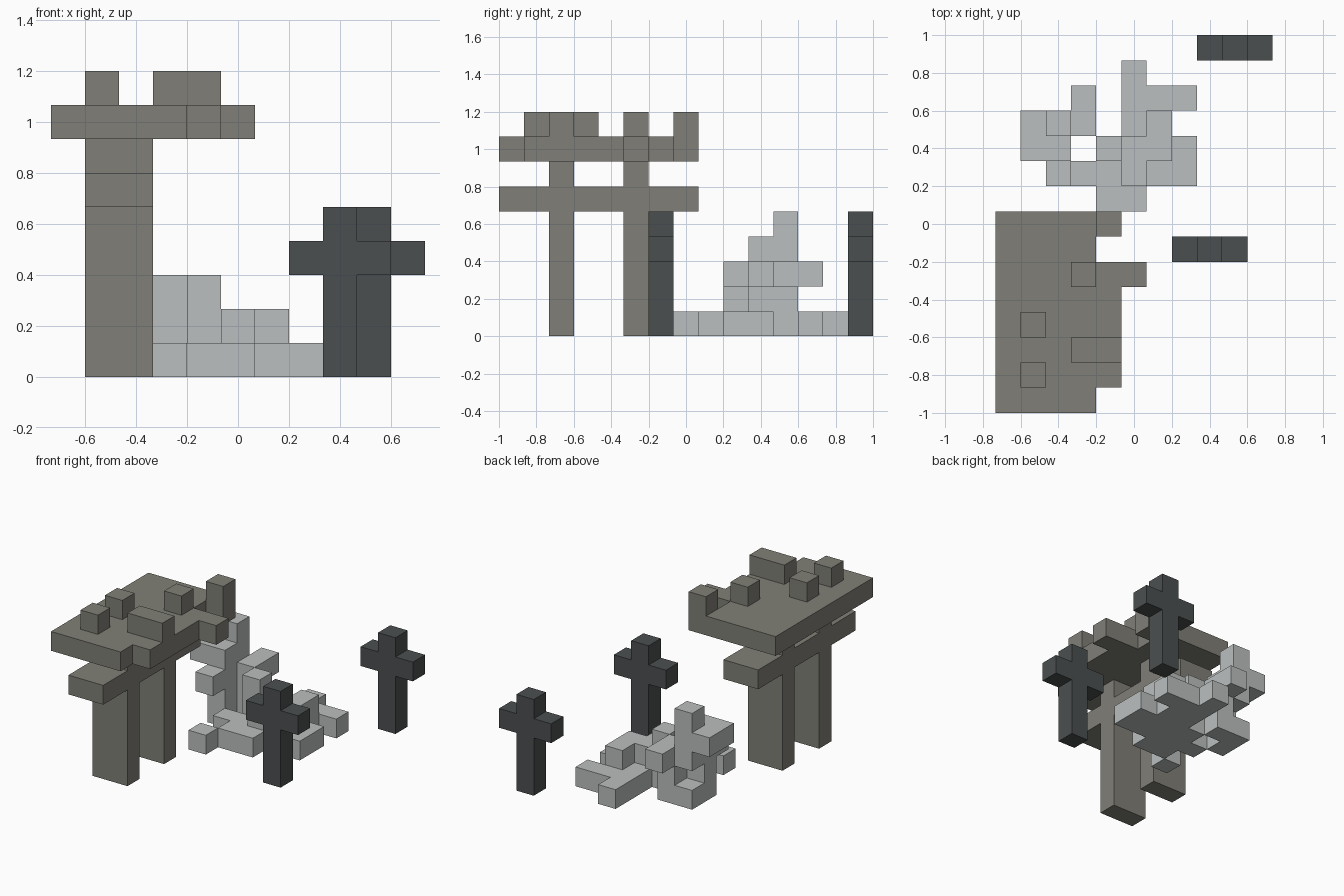
import bpy
import bmesh
from itertools import product
from mathutils import Vector

UNIT = 2 / 15                      # edge of one block
ORIGIN = Vector((-5.5, -7.5, 0))   # grid corner, in blocks

cube = bpy.data.objects.get("Cube")
if cube:
    bpy.data.objects.remove(cube, do_unlink=True)


def make_material(name, rgb):
    mat = bpy.data.materials.new(name)
    mat.use_nodes = True
    mat.diffuse_color = (*rgb, 1)
    mat.node_tree.nodes["Principled BSDF"].inputs["Base Color"].default_value = (*rgb, 1)
    return mat


def block_part(name, mat, *boxes):
    """Fuse boxes (x, y, z, width, depth, height in blocks) into one outer shell."""
    cells = set()
    for x, y, z, w, d, h in boxes:
        cells.update(product(range(x, x + w), range(y, y + d), range(z, z + h)))
    bm = bmesh.new()
    for cell in cells:
        centre = Vector(cell) + Vector((0.5, 0.5, 0.5))
        for axis, sign in product(range(3), (-1, 1)):
            normal = Vector((0, 0, 0))
            normal[axis] = sign
            if tuple(int(c + n) for c, n in zip(cell, normal)) in cells:
                continue
            u, v = Vector((0, 0, 0)), Vector((0, 0, 0))
            u[(axis + 1) % 3] = 0.5
            v[(axis + 2) % 3] = 0.5 * sign
            mid = centre + normal * 0.5 + ORIGIN
            corners = (mid - u - v, mid + u - v, mid + u + v, mid - u + v)
            bm.faces.new([bm.verts.new(p * UNIT) for p in corners])
    bmesh.ops.remove_doubles(bm, verts=bm.verts, dist=0.001)
    bmesh.ops.dissolve_limit(bm, angle_limit=0.01, verts=bm.verts, edges=bm.edges)
    mesh = bpy.data.meshes.new(name)
    bm.to_mesh(mesh)
    bm.free()
    mesh.materials.append(mat)
    obj = bpy.data.objects.new(name, mesh)
    bpy.context.collection.objects.link(obj)
    return obj


stone = make_material("warm_grey_stone", (0.216, 0.212, 0.184))
pale = make_material("pale_grey_stone", (0.50, 0.522, 0.522))
dark = make_material("dark_slate", (0.070, 0.078, 0.080))

# Ruined gateway: posts, cross beam, broken roof slab and the stubs on it
block_part(
    "ruined_gateway", stone,
    (1, 2, 0, 2, 1, 7), (1, 5, 0, 2, 1, 7),          # posts
    (1, 0, 5, 2, 8, 1),                              # beam
    (0, 0, 7, 4, 8, 1), (4, 1, 7, 1, 5, 1),          # slab
    (5, 5, 7, 1, 1, 1), (4, 7, 7, 1, 1, 2),          # broken edge
    (1, 1, 8, 1, 1, 1), (1, 3, 8, 1, 1, 1),          # stubs
    (3, 2, 8, 2, 1, 1), (3, 5, 8, 1, 1, 1),
)

# Rubble base lying on the ground
block_part(
    "rubble_base", pale,
    (4, 8, 0, 2, 3, 1), (5, 9, 0, 3, 2, 1),
    (5, 11, 0, 2, 1, 1), (5, 12, 0, 3, 1, 1), (5, 13, 0, 1, 1, 1),
    (3, 9, 0, 1, 1, 1), (2, 10, 0, 1, 2, 1), (3, 11, 0, 1, 1, 1),
    # low heap
    (5, 9, 1, 1, 2, 1), (6, 10, 1, 1, 2, 1), (4, 10, 1, 1, 1, 2),
    # leaning spire and its side arms
    (2, 10, 1, 1, 1, 1), (3, 11, 1, 1, 1, 1),
    (2, 9, 2, 1, 3, 1), (3, 11, 2, 1, 2, 1),
    (1, 10, 3, 2, 2, 1), (2, 11, 4, 1, 1, 1),
)
block_part("loose_stone", pale, (3, 7, 0, 1, 1, 1))

# Grave crosses
for name, x, y in (("front_cross", 8, 6), ("back_cross", 9, 14)):
    block_part(name, dark, (x, y, 0, 1, 1, 5), (x - 1, y, 3, 3, 1, 1))
